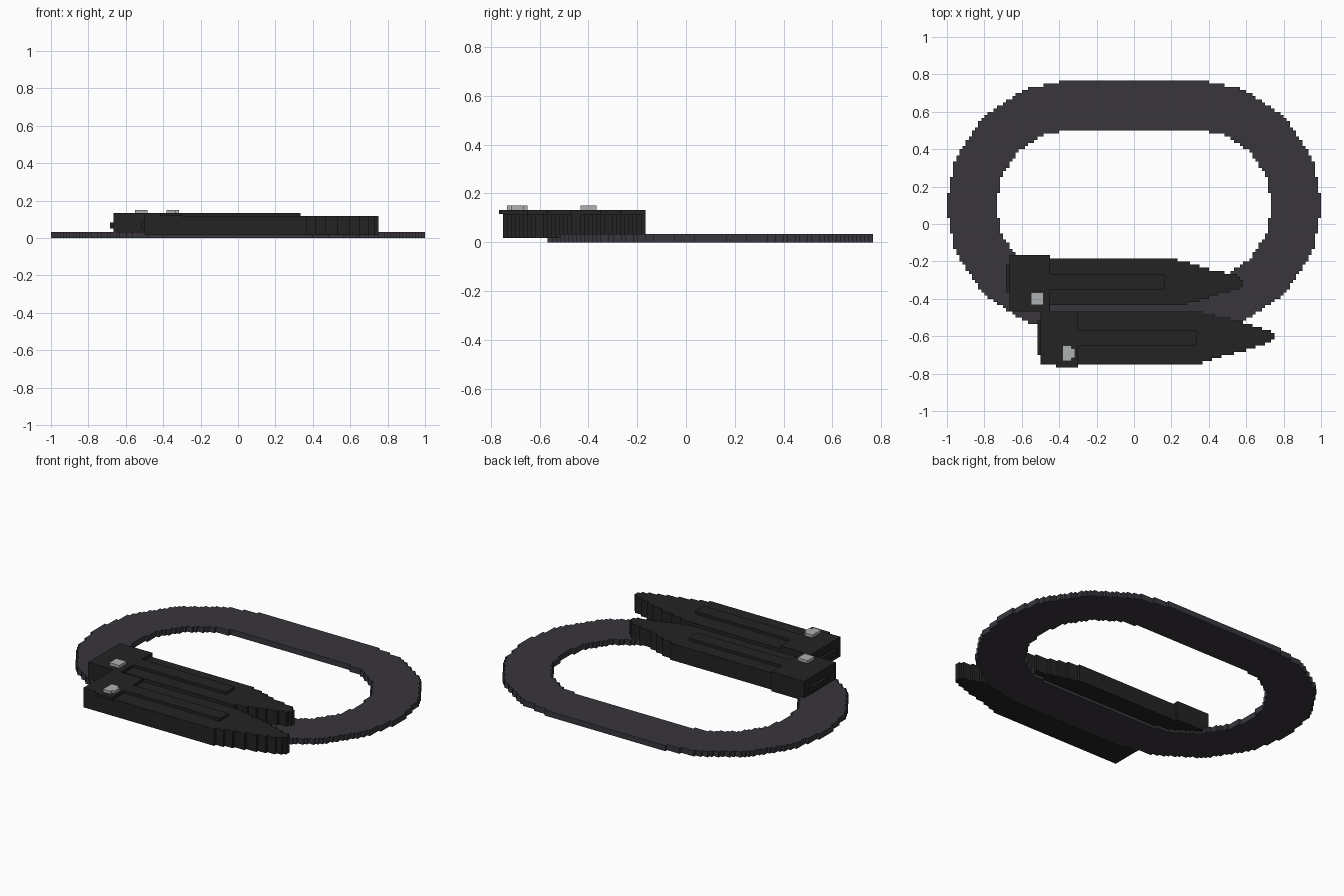
import bpy, bmesh, math

if "Cube" in bpy.data.objects:
    bpy.data.objects.remove(bpy.data.objects["Cube"])

U = 1 / 60  # size of one block step


def material(name, rgb):
    m = bpy.data.materials.new(name)
    m.diffuse_color = (*rgb, 1)
    m.use_nodes = True
    m.node_tree.nodes["Principled BSDF"].inputs["Base Color"].default_value = m.diffuse_color
    return m


BELT = material("belt charcoal", (0.042, 0.037, 0.046))
BLACK = material("pouch black", (0.0168, 0.0168, 0.0168))
METAL = material("stud grey", (0.42, 0.44, 0.44))


def inside(poly, x, y):
    hit = False
    for (ax, ay), (bx, by) in zip(poly, poly[1:] + poly[:1]):
        if (ay > y) != (by > y) and x < ax + (bx - ax) * (y - ay) / (by - ay):
            hit = not hit
    return hit


def stepped_prism(name, outer, z0, z1, mat, hole=None):
    """Extrude an outline whose edge is snapped to the block grid."""
    cells = {(i, j) for i in range(-61, 61) for j in range(-47, 47)
             if inside(outer, i + .5, j + .5)
             and not (hole and inside(hole, i + .5, j + .5))}
    bm = bmesh.new()
    cache = {}

    def v(*p):
        if p not in cache:
            cache[p] = bm.verts.new([c * U for c in p])
        return cache[p]

    def wall(a, b):
        bm.faces.new([v(*a, z0), v(*b, z0), v(*b, z1), v(*a, z1)])

    for i, j in sorted(cells):
        c = [(i, j), (i + 1, j), (i + 1, j + 1), (i, j + 1)]
        bm.faces.new([v(*p, z1) for p in c])
        bm.faces.new([v(*p, z0) for p in reversed(c)])
        for k, n in enumerate([(i, j - 1), (i + 1, j), (i, j + 1), (i - 1, j)]):
            if n not in cells:
                wall(c[k], c[(k + 1) % 4])
    bmesh.ops.dissolve_limit(bm, angle_limit=0.02, verts=bm.verts[:], edges=bm.edges[:])
    me = bpy.data.meshes.new(name)
    bm.to_mesh(me)
    bm.free()
    me.materials.append(mat)
    ob = bpy.data.objects.new(name, me)
    bpy.context.collection.objects.link(ob)
    return ob


def rect(x0, x1, y0, y1):
    return [(x0, y0), (x1, y0), (x1, y1), (x0, y1)]


def stadium(r, half=20, cy=6, seg=8):
    pts = []
    for side in (0, 1):
        for k in range(seg + 1):
            a = -math.pi / 2 + math.pi * (k / seg + side)
            pts.append(((-half if side else half) + r * math.cos(a), cy + r * math.sin(a)))
    return pts


# Flat oval belt
stepped_prism("belt", stadium(40.2), 0, 2, BELT, hole=stadium(24.2))

# Two tapered sheaths, each with mouth block, raised rib, side strip and stud
sheaths = {
    "rear": dict(
        body=[(-28, -11), (12, -11), (20, -13), (25, -15), (33, -16), (36, -19),
              (33, -21), (25, -23), (20, -25), (12, -26.4), (-28, -26.4)],
        mouth=rect(-40, -27, -28, -10), rib=rect(-27, 10, -21, -16),
        strip=rect(-41, -40, -22, -13),
        stud=[(-33, -26), (-29, -26), (-29, -22), (-33, -22)]),
    "front": dict(
        body=[(-19, -28), (20, -28), (28, -30), (34, -31), (39, -33), (44, -34), (46, -36),
              (44, -38), (38, -40), (30, -42), (20, -45), (-19, -45)],
        mouth=rect(-30, -18, -45, -28), rib=rect(-18, 20, -39, -34),
        strip=rect(-31, -30, -42, -31),
        stud=[(-22, -44), (-20, -44), (-19, -43), (-19, -40), (-20, -39),
              (-22, -39), (-23, -40), (-23, -43)]),
}
for side, s in sheaths.items():
    stepped_prism(side + "_sheath", s["body"], 1, 7, BLACK)
    stepped_prism(side + "_mouth_block", s["mouth"], 1, 8, BLACK)
    stepped_prism(side + "_raised_rib", s["rib"], 7, 8, BLACK)
    stepped_prism(side + "_side_strip", s["strip"], 3, 5, BLACK)
    stepped_prism(side + "_stud", s["stud"], 8, 9, METAL)

# Small lip on the front sheath's flap
stepped_prism("front_flap_lip", rect(-25, -18, -46, -45), 7, 8, BLACK)
